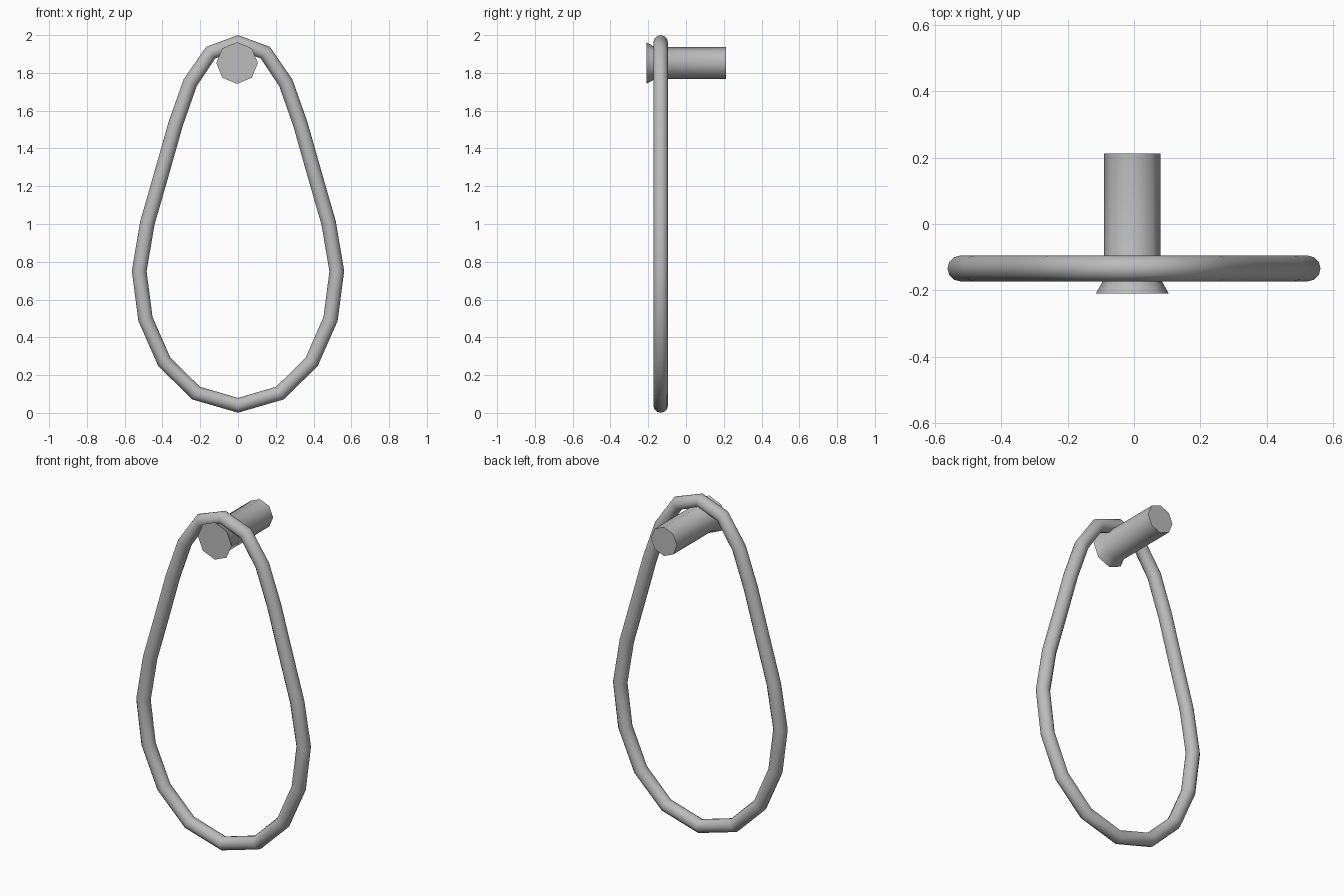
import bpy
import bmesh
import math

cube = bpy.data.objects.get("Cube")
if cube:
    bpy.data.objects.remove(cube, do_unlink=True)

# One plain grey for both parts
grey = bpy.data.materials.new("plain_grey")
grey.use_nodes = True
colour = (0.5, 0.5, 0.5, 1)
grey.diffuse_color = colour
grey.node_tree.nodes["Principled BSDF"].inputs["Base Color"].default_value = colour


def finish(obj, angle):
    """Apply the material and smooth shading."""
    obj.data.materials.clear()
    obj.data.materials.append(grey)
    bpy.ops.object.select_all(action="DESELECT")
    obj.select_set(True)
    bpy.context.view_layer.objects.active = obj
    bpy.ops.object.shade_smooth_by_angle(angle=math.radians(angle))


# Pear-shaped ring: half outline from top to bottom, mirrored into a loop
half = [(0, 1.961), (0.145, 1.907), (0.253, 1.748), (0.33, 1.53),
        (0.405, 1.265), (0.48, 1.005), (0.523, 0.75), (0.49, 0.497),
        (0.39, 0.27), (0.222, 0.105), (0, 0.04)]
outline = half + [(-x, z) for x, z in half[-2:0:-1]]
curve = bpy.data.curves.new("ring", "CURVE")
curve.dimensions = "3D"
curve.bevel_depth = 0.039
curve.bevel_resolution = 4
spline = curve.splines.new("POLY")
spline.points.add(len(outline) - 1)
spline.use_cyclic_u = True
for point, (x, z) in zip(spline.points, outline):
    point.co = (x, -0.134, z, 1)
ring = bpy.data.objects.new("ring", curve)
bpy.context.collection.objects.link(ring)
bpy.ops.object.select_all(action="DESELECT")
ring.select_set(True)
bpy.context.view_layer.objects.active = ring
bpy.ops.object.convert(target="MESH")
finish(bpy.context.view_layer.objects.active, 60)

# Eight-sided wall peg with a flared front lip: (y, radius) sections
sides = 8
bm = bmesh.new()
loops = []
for y, radius in [(-0.21, 0.11), (-0.165, 0.085), (0.213, 0.085)]:
    loops.append([bm.verts.new((-0.005 + radius * math.cos(a), y,
                                1.852 + radius * math.sin(a)))
                  for a in (math.tau * i / sides for i in range(sides))])
for a, b in zip(loops, loops[1:]):
    for i in range(sides):
        j = (i + 1) % sides
        bm.faces.new((a[i], a[j], b[j], b[i]))
bm.faces.new(loops[0])
bm.faces.new(loops[-1])
bmesh.ops.recalc_face_normals(bm, faces=bm.faces)
mesh = bpy.data.meshes.new("peg")
bm.to_mesh(mesh)
bm.free()
peg = bpy.data.objects.new("peg", mesh)
bpy.context.collection.objects.link(peg)
finish(peg, 50)
